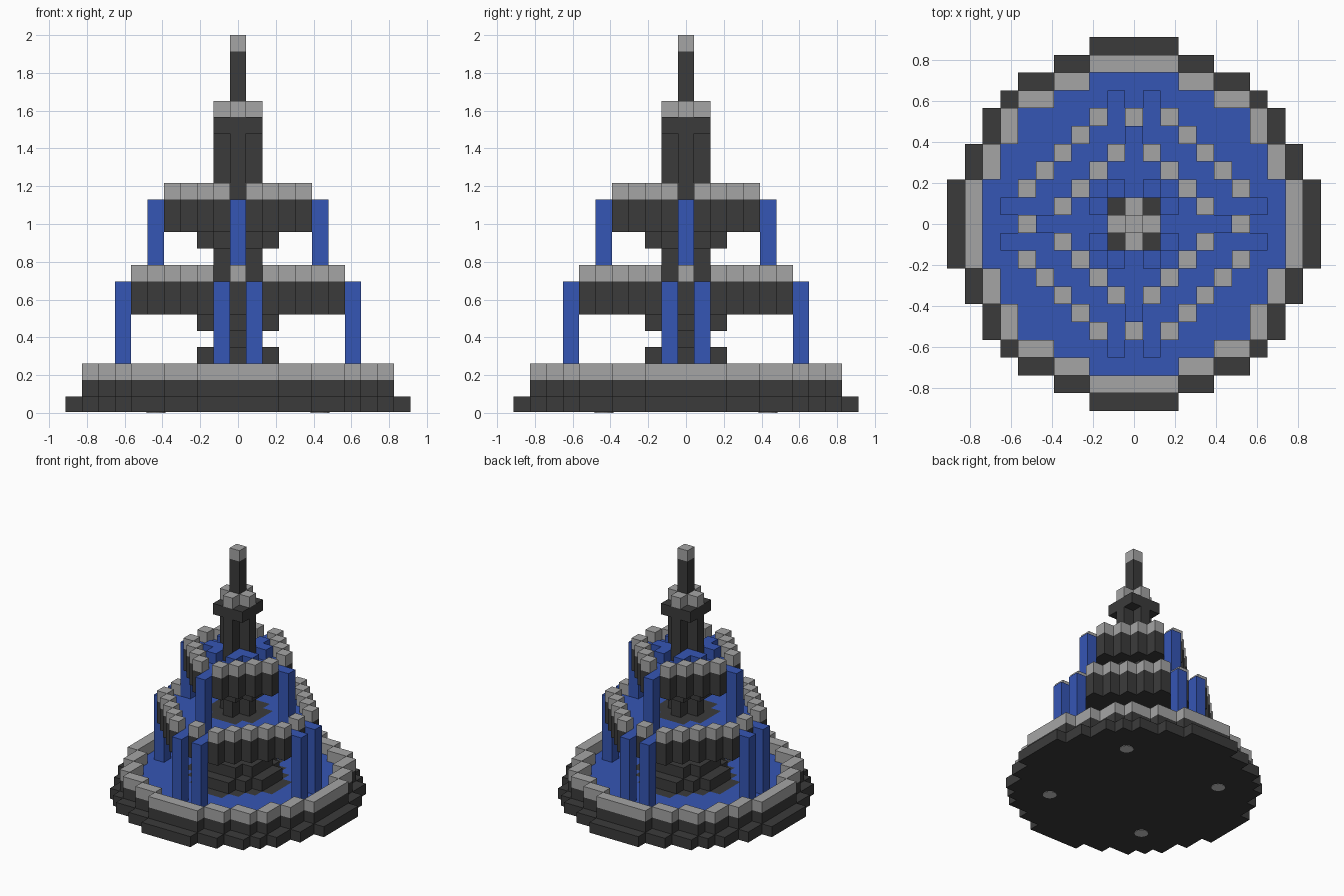
import bpy, bmesh

U = 2 / 23  # edge of one block

if "Cube" in bpy.data.objects:
    bpy.data.objects.remove(bpy.data.objects["Cube"], do_unlink=True)


def material(name, rgb):
    m = bpy.data.materials.new(name)
    m.use_nodes = True
    m.diffuse_color = (*rgb, 1)
    m.node_tree.nodes["Principled BSDF"].inputs["Base Color"].default_value = (*rgb, 1)
    return m


DARK = material("dark stone", (0.044, 0.044, 0.044))
LIGHT = material("light stone", (0.376, 0.376, 0.376))
WATER = material("blue water", (0.036, 0.093, 0.46))
PALE = material("pale pad", (0.6, 0.6, 0.6))


def finish(name, bm, mat):
    bmesh.ops.recalc_face_normals(bm, faces=bm.faces)
    mesh = bpy.data.meshes.new(name)
    bm.to_mesh(mesh)
    bm.free()
    mesh.materials.append(mat)
    bpy.context.collection.objects.link(bpy.data.objects.new(name, mesh))


def blocks(name, cells, low, high, mat):
    """Stack a plan of unit cells from layer low up to layer high."""
    bm = bmesh.new()

    def quad(corners):
        bm.faces.new([bm.verts.new((x * U, y * U, z * U)) for x, y, z in corners])

    for x, y in cells:
        ring = [(x - .5, y - .5), (x + .5, y - .5), (x + .5, y + .5), (x - .5, y + .5)]
        quad([(*p, high) for p in ring])
        quad([(*p, low) for p in reversed(ring)])
        sides = [(0, -1), (1, 0), (0, 1), (-1, 0)]
        for i, (dx, dy) in enumerate(sides):
            if (x + dx, y + dy) not in cells:
                a, b = ring[i], ring[(i + 1) % 4]
                for z in range(round(low), round(high)):
                    z0 = max(z, low)
                    quad([(*a, z0), (*b, z0), (*b, z + 1), (*a, z + 1)])
    bmesh.ops.remove_doubles(bm, verts=bm.verts, dist=1e-5)
    finish(name, bm, mat)


def plan(rule):
    """Cells whose larger and summed distances from the axis meet a rule."""
    span = range(-10, 11)
    return {(x, y) for x in span for y in span
            if rule(max(abs(x), abs(y)), abs(x) + abs(y))}


def disc(half_widths):
    return {(x, y) for y in range(-10, 11) if abs(y) < len(half_widths)
            for x in range(-half_widths[abs(y)], half_widths[abs(y)] + 1)}


# Plans
base = disc([10, 10, 10, 9, 9, 8, 8, 7, 6, 4, 2])
basin = disc([9, 9, 9, 8, 8, 7, 7, 6, 4, 2])
pool = disc([8, 8, 8, 7, 7, 6, 6, 4, 2])
plus = plan(lambda m, s: s <= 1)
collar = plan(lambda m, s: m <= 2 and s <= 3)
step = plan(lambda m, s: m <= 3 and s <= 4)
hub = plan(lambda m, s: m <= 4 and s <= 5)
middle = plan(lambda m, s: m <= 6 and s <= 8)
middle_rim = {c for c in middle if abs(c[0]) + abs(c[1]) == 8 or (6 in map(abs, c) and 0 in c)}
upper = plan(lambda m, s: m <= 4 and s <= 5)
upper_rim = plan(lambda m, s: m <= 4 and s == 5)

# Ground basin
blocks("base_step", base, 0.04, 1, DARK)
blocks("basin_wall", basin - pool, 1, 2, DARK)
blocks("basin_rim", basin - pool, 2, 3, LIGHT)
blocks("basin_water", pool - hub, 1, 2, WATER)
blocks("pedestal_foot", hub, 1, 2, DARK)
blocks("pedestal_step", step, 2, 3, DARK)
blocks("pedestal_top", collar, 3, 4, DARK)
blocks("lower_column", plus, 4, 5, DARK)

# Middle bowl
blocks("middle_collar", collar, 5, 6, DARK)
blocks("middle_bowl", middle, 6, 7, DARK)
blocks("middle_bowl_wall", middle_rim | collar, 7, 8, DARK)
blocks("middle_water", middle - middle_rim - collar, 7, 8, WATER)
blocks("middle_rim", middle_rim, 8, 9, LIGHT)
blocks("middle_column", plus, 8, 10, DARK)

# Upper bowl
blocks("upper_collar", collar, 10, 11, DARK)
blocks("upper_bowl", upper, 11, 12, DARK)
blocks("upper_bowl_wall", upper_rim | plus, 12, 13, DARK)
blocks("upper_water", upper - upper_rim - plus, 12, 13, WATER)
blocks("upper_rim", upper_rim, 13, 14, LIGHT)
splash = plan(lambda m, s: m <= 2 and 2 <= s <= 3) - {(x, y) for x, y in collar if x * y == 0}
blocks("upper_splash", splash, 13, 14, WATER)

# Falling water
blocks("lower_falls", plan(lambda m, s: m == 7 and s == 8), 2, 8, WATER)
blocks("upper_falls", plan(lambda m, s: m == 5 and s == 5), 8, 13, WATER)

# Column head and spire
centre = {(0, 0)}
blocks("upper_column", plus, 13, 17, DARK)
blocks("capital", plan(lambda m, s: m <= 1), 17, 18, DARK)
blocks("crown", plus - centre, 18, 19, LIGHT)
blocks("spire", centre, 18, 22, DARK)
blocks("finial", centre, 22, 23, LIGHT)

# Round pads under the base
pads = bmesh.new()
for sx in (-1, 1):
    for sy in (-1, 1):
        made = bmesh.ops.create_cone(pads, cap_ends=True, segments=16, radius1=0.05,
                                     radius2=0.05, depth=0.008)
        bmesh.ops.translate(pads, verts=made["verts"], vec=(sx * 5 * U, sy * 5 * U, 0.004))
finish("base_pads", pads, PALE)
